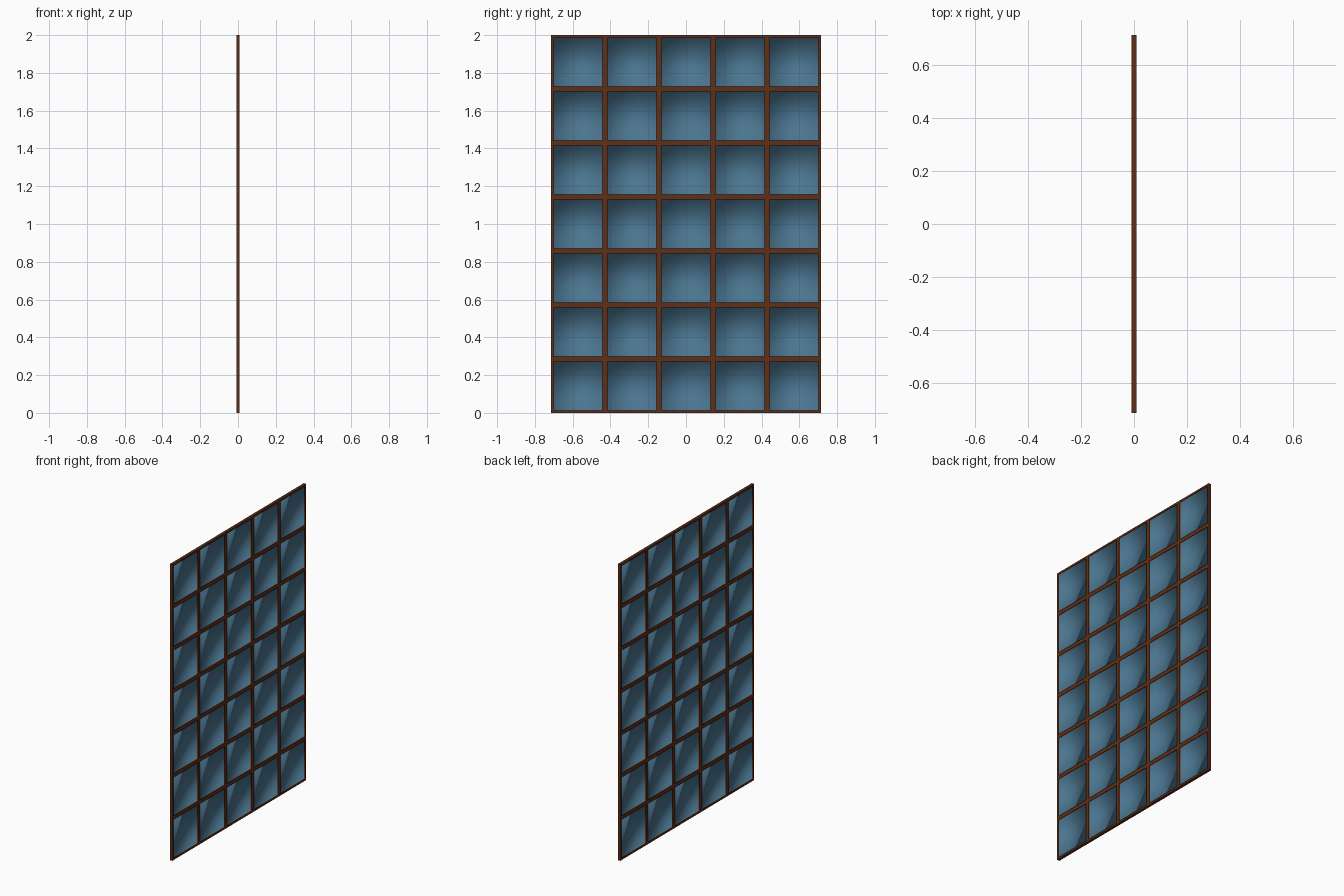
import bpy, bmesh
from math import pi
from mathutils import Matrix, Vector

if "Cube" in bpy.data.objects:
    bpy.data.objects.remove(bpy.data.objects["Cube"])

COLS, ROWS = 5, 7
CELL = 2 / ROWS
DEPTH = 0.018      # frame thickness
BORDER = 0.018     # half the width of an inner bar
RECESS = 0.006     # glass set back from each face


def material(name, rgb):
    m = bpy.data.materials.new(name)
    m.diffuse_color = (*rgb, 1)
    m.use_nodes = True
    m.node_tree.nodes["Principled BSDF"].inputs["Base Color"].default_value = m.diffuse_color
    return m


# lattice slab: one quad per pane, standing in the yz plane
bm = bmesh.new()
bmesh.ops.create_grid(bm, x_segments=COLS, y_segments=ROWS, size=0.5)
bmesh.ops.scale(bm, vec=(COLS * CELL, ROWS * CELL, 1), verts=bm.verts)
turn = Matrix.Rotation(pi / 2, 4, 'Z') @ Matrix.Rotation(pi / 2, 4, 'X')
bmesh.ops.transform(bm, matrix=Matrix.Translation((-DEPTH / 2, 0, 1)) @ turn, verts=bm.verts)
ext = bmesh.ops.extrude_face_region(bm, geom=bm.faces[:], use_keep_orig=True)
bmesh.ops.translate(bm, vec=Vector((DEPTH, 0, 0)),
                    verts=[v for v in ext["geom"] if isinstance(v, bmesh.types.BMVert)])
bmesh.ops.recalc_face_normals(bm, faces=bm.faces[:])
bm.normal_update()

# bars around every pane, then the recess with the glass, on both sides
panes = [f for f in bm.faces if abs(f.normal.x) > 0.9]
bmesh.ops.inset_individual(bm, faces=panes, thickness=BORDER, depth=0)
walls = bmesh.ops.inset_individual(bm, faces=panes, thickness=0.0005, depth=-RECESS)["faces"]
for f in walls:
    f.smooth = True
for f in panes:
    f.smooth = True
    f.material_index = 1

mesh = bpy.data.meshes.new("lattice_window")
bm.to_mesh(mesh)
bm.free()
mesh.materials.append(material("brown_wood", (0.115, 0.028, 0.008)))
mesh.materials.append(material("blue_glass", (0.07, 0.18, 0.28)))
obj = bpy.data.objects.new("lattice_window", mesh)
bpy.context.collection.objects.link(obj)
